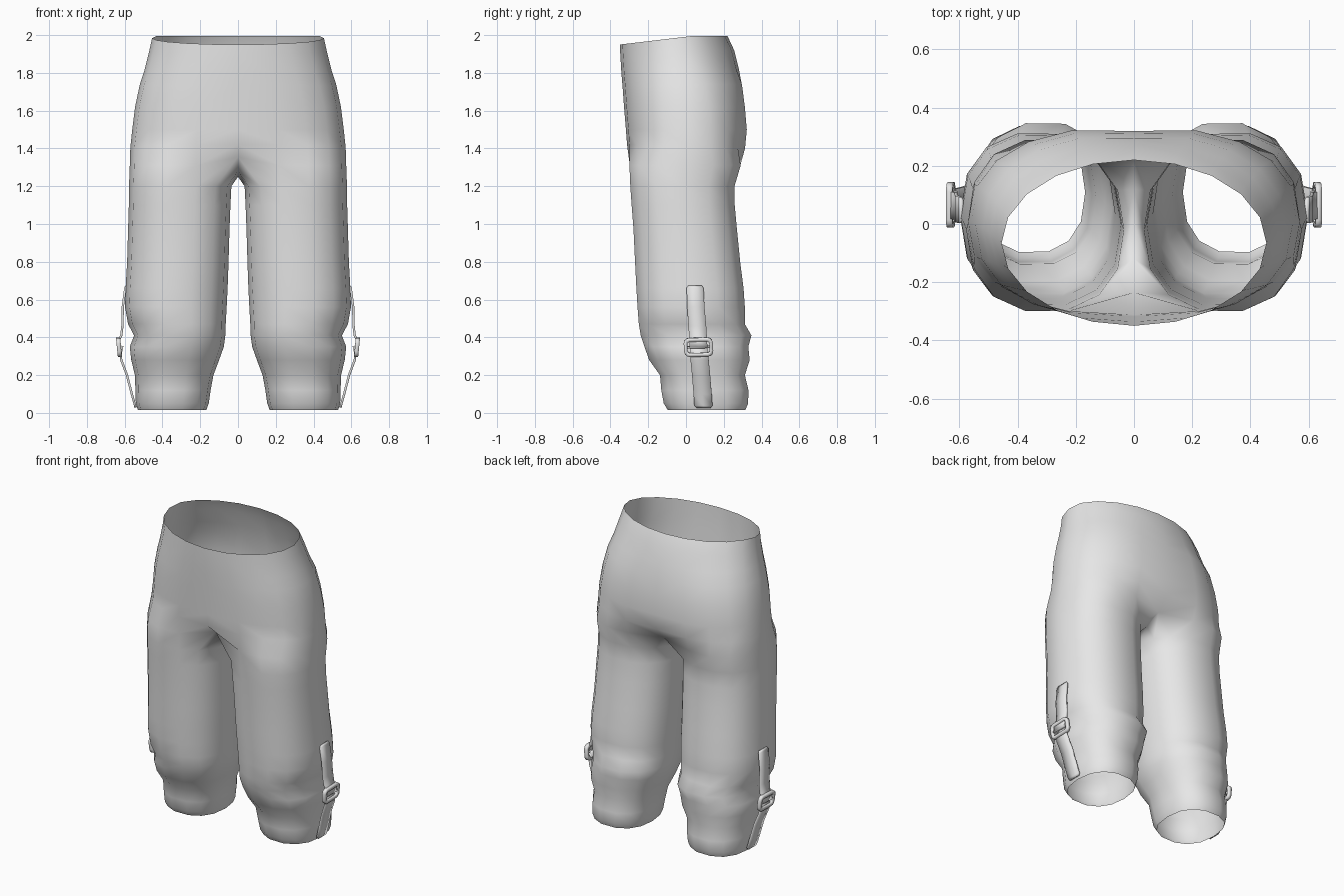
import bpy, bmesh, math
from mathutils import Vector

if "Cube" in bpy.data.objects:
    bpy.data.objects.remove(bpy.data.objects["Cube"])

grey = bpy.data.materials.new("plain grey")
grey.diffuse_color = (0.8, 0.8, 0.8, 1)
grey.use_nodes = True
grey.node_tree.nodes["Principled BSDF"].inputs["Base Color"].default_value = grey.diffuse_color


def finish(name, bm, thickness=0, angle=60):
    """Turn a right-hand half into a mirrored, smooth-shaded object."""
    bmesh.ops.recalc_face_normals(bm, faces=bm.faces)
    me = bpy.data.meshes.new(name)
    bm.to_mesh(me)
    bm.free()
    me.materials.append(grey)
    ob = bpy.data.objects.new(name, me)
    bpy.context.collection.objects.link(ob)
    if thickness:
        mod = ob.modifiers.new("thickness", 'SOLIDIFY')
        mod.thickness, mod.offset = thickness, 0
    mod = ob.modifiers.new("mirror", 'MIRROR')
    mod.use_clip, mod.merge_threshold = True, 0.001
    bpy.ops.object.select_all(action='DESELECT')
    ob.select_set(True)
    bpy.context.view_layer.objects.active = ob
    bpy.ops.object.shade_smooth_by_angle(angle=math.radians(angle))
    return ob


def power(v, p):
    return math.copysign(abs(v) ** p, v)


def bridge(bm, a, b, closed=False):
    n = len(a)
    for i in range(n if closed else n - 1):
        j = (i + 1) % n
        bm.faces.new((a[i], a[j], b[j], b[i]))


ARC, INNER = 10, 4      # segments round the outside and the inside of a leg

# Hip half-rings: front z, back z, half width, front y, back y, squareness
HIPS = [(1.95, 1.995, .455, -.35, .22, 1.0),
        (1.90, 1.92, .47, -.348, .255, .97),
        (1.80, 1.82, .495, -.342, .28, .92),
        (1.73, 1.74, .52, -.336, .31, .88),
        (1.62, 1.62, .545, -.328, .325, .84),
        (1.50, 1.50, .56, -.318, .335, .82),
        (1.42, 1.40, .57, -.312, .325, .80)]

# Leg rings: z, inner x, outer x, front y, back y
LEGS = [(1.20, .035, .577, -.30, .262),
        (1.10, .04, .578, -.293, .263),
        (.97, .045, .582, -.283, .275),
        (.80, .05, .587, -.275, .292),
        (.66, .055, .595, -.268, .31),
        (.56, .06, .598, -.262, .317),
        (.47, .065, .582, -.255, .317),
        (.41, .067, .55, -.245, .352),
        (.35, .075, .573, -.225, .335),
        (.28, .10, .565, -.20, .342),
        (.20, .13, .546, -.142, .316),
        (.12, .145, .543, -.135, .335),
        (.05, .155, .541, -.122, .333),
        (.015, .168, .53, -.10, .318)]


def leg_ring(z, xi, xo, yf, yb, p=.85):
    cx, rx, cy, ry = (xi + xo) / 2, (xo - xi) / 2, (yf + yb) / 2, (yb - yf) / 2
    angles = [-130 + 260 * i / ARC for i in range(ARC + 1)]
    angles += [130 + 100 * i / INNER for i in range(1, INNER)]
    return [Vector((cx + rx * power(math.cos(math.radians(a)), p),
                    cy + ry * power(math.sin(math.radians(a)), p), z)) for a in angles]


# Trousers: half hips, then the crotch ring, then one leg
bm = bmesh.new()
prev = None
for zf, zb, w, yf, yb, p in HIPS:
    row = []
    for i in range(ARC + 1):
        t = math.pi * i / ARC
        k = (1 - power(math.cos(t), p)) / 2
        # the waist reaches its full height at the sides
        z = zf + (zb - zf) * min(1, k * 1.5)
        x = 0 if i in (0, ARC) else w * math.sin(t) ** p
        y = yf + (yb - yf) * k
        if i == ARC and zb < 1.8:
            y -= .015
        row.append(bm.verts.new((x, y, z)))
    if prev:
        bridge(bm, prev, row)
    prev = row

crotch = leg_ring(1.31, .03, .573, -.305, .295)
crotch[0] = Vector((0, -.235, 1.355))
crotch[ARC] = Vector((0, .225, 1.31))
crotch[ARC + 1:] = [Vector((0, .12, 1.26)), Vector((0, 0, 1.25)), Vector((0, -.12, 1.28))]
ring = [bm.verts.new(c) for c in crotch]
bridge(bm, prev, ring[:ARC + 1])
for spec in LEGS:
    nxt = [bm.verts.new(c) for c in leg_ring(*spec)]
    bridge(bm, ring, nxt, True)
    ring = nxt
finish("trousers", bm, angle=80)


# Straps: ribbons given as (z, x, centre y, half width)
def strap(name, path):
    bm = bmesh.new()
    rows = [[bm.verts.new((x, y + s * h, z)) for s in (-1, 0, 1)] for z, x, y, h in path]
    for a, b in zip(rows, rows[1:]):
        bridge(bm, a, b)
    finish(name, bm, .012, 40)


strap("upper_strap", [(.672, .592, .048, .036), (.66, .597, .048, .045), (.56, .610, .052, .046),
                      (.46, .612, .06, .047), (.41, .618, .063, .047), (.38, .632, .065, .047),
                      (.345, .634, .066, .047)])
strap("lower_strap", [(.355, .612, .066, .047), (.31, .622, .069, .047), (.28, .618, .072, .048),
                      (.20, .588, .08, .048), (.10, .562, .088, .048),
                      (.04, .545, .092, .048), (.028, .542, .093, .038)])


# Buckle: rounded rectangular frame with a centre bar
def rounded(hy, hz, r):
    pts = []
    for q, (sy, sz) in enumerate(((1, 1), (-1, 1), (-1, -1), (1, -1))):
        for k in range(4):
            a = math.radians(90 * q + 30 * k)
            pts.append((sy * (hy - r) + r * math.cos(a), sz * (hz - r) + r * math.sin(a)))
    return pts


def buckle_point(y, z):
    return (.63 + .1 * z, .066 + y + .06 * -z, .348 + z + .03 * y)


bm = bmesh.new()
outer = [bm.verts.new(buckle_point(*p)) for p in rounded(.077, .05, .028)]
inner = [bm.verts.new(buckle_point(*p)) for p in rounded(.058, .03, .014)]
bridge(bm, outer, inner, True)
finish("buckle_frame", bm, .022, 40)

bm = bmesh.new()
bm.faces.new([bm.verts.new(buckle_point(y, z)) for y, z in
              ((-.06, -.006), (.06, -.006), (.06, .006), (-.06, .006))])
finish("buckle_bar", bm, .016, 40)
